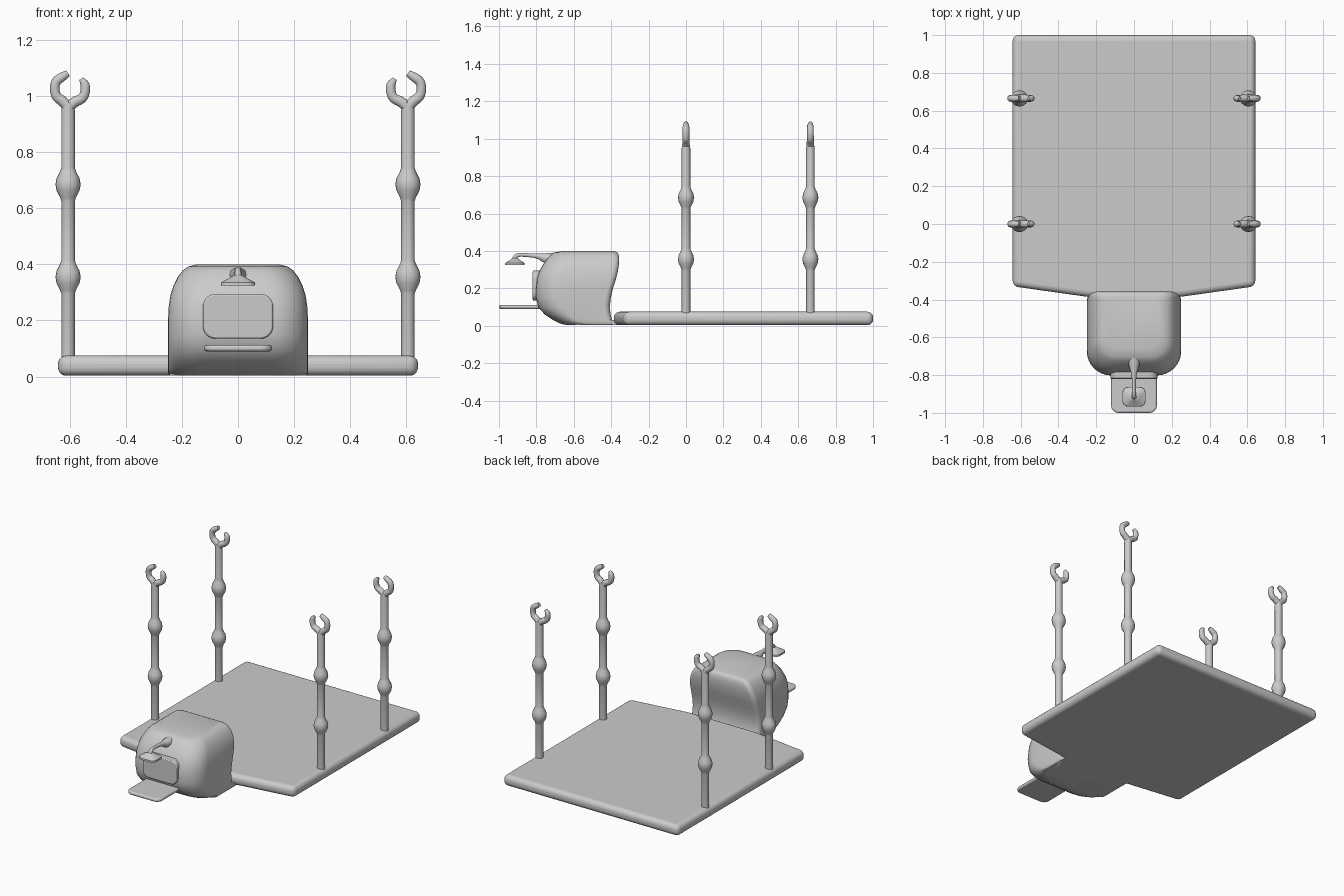
import bpy, bmesh, math
from math import cos, sin, pi

if "Cube" in bpy.data.objects:
    bpy.data.objects.remove(bpy.data.objects["Cube"])


def finish(name, bm, bevel=0.0, segments=4, angle=40):
    bmesh.ops.recalc_face_normals(bm, faces=bm.faces)
    me = bpy.data.meshes.new(name)
    bm.to_mesh(me)
    bm.free()
    ob = bpy.data.objects.new(name, me)
    bpy.context.collection.objects.link(ob)
    if bevel:
        m = ob.modifiers.new("Bevel", 'BEVEL')
        m.width, m.segments = bevel, segments
        m.limit_method, m.angle_limit = 'ANGLE', math.radians(30)
    bpy.ops.object.select_all(action='DESELECT')
    ob.select_set(True)
    bpy.context.view_layer.objects.active = ob
    bpy.ops.object.shade_smooth_by_angle(angle=math.radians(angle))
    return ob


def rounded_rect(hw, y0, y1, r0, r1, n=8):
    """Outline with corner radius r0 on the y0 side and r1 on the y1 side."""
    pts = []
    for cx, cy, r, a in ((hw - r1, y1 - r1, r1, 0), (-hw + r1, y1 - r1, r1, pi / 2),
                         (-hw + r0, y0 + r0, r0, pi), (hw - r0, y0 + r0, r0, 1.5 * pi)):
        pts += [(cx + r * cos(a + i * pi / 2 / n), cy + r * sin(a + i * pi / 2 / n))
                for i in range(n + 1)]
    return pts


def loft(name, rings, **kw):
    """Skin a list of equal-length 3D rings and cap both ends."""
    bm = bmesh.new()
    vs = [[bm.verts.new(p) for p in ring] for ring in rings]
    n = len(vs[0])
    for a, b in zip(vs, vs[1:]):
        for i in range(n):
            j = (i + 1) % n
            bm.faces.new((a[i], a[j], b[j], b[i]))
    bm.faces.new(vs[0][::-1])
    bm.faces.new(vs[-1])
    return finish(name, bm, **kw)


def tube(name, pts):
    """Tapered tube along points (x, y, z, radius)."""
    cu = bpy.data.curves.new(name, 'CURVE')
    cu.dimensions, cu.bevel_depth, cu.bevel_resolution = '3D', 1.0, 3
    cu.use_fill_caps, cu.resolution_u = True, 6
    sp = cu.splines.new('NURBS')
    sp.points.add(len(pts) - 1)
    for p, (x, y, z, r) in zip(sp.points, pts):
        p.co, p.radius = (x, y, z, 1), r
    sp.order_u, sp.use_endpoint_u = 3, True
    tmp = bpy.data.objects.new(name + "_path", cu)
    bpy.context.collection.objects.link(tmp)
    bpy.context.view_layer.update()
    me = bpy.data.meshes.new_from_object(tmp.evaluated_get(bpy.context.evaluated_depsgraph_get()))
    bpy.data.objects.remove(tmp)
    bm = bmesh.new()
    bm.from_mesh(me)
    bpy.data.meshes.remove(me)
    bmesh.ops.remove_doubles(bm, verts=bm.verts, dist=0.0001)
    return finish(name, bm, angle=60)


def four_copies(ob):
    m = ob.modifiers.new("Array", 'ARRAY')
    m.use_relative_offset, m.use_constant_offset = False, True
    m.constant_offset_displace = (0, 0.665, 0)
    m.count = 2
    ob.modifiers.new("Mirror", 'MIRROR')


# Base plate with shoulders sloping in toward the body
outline = [(0.642, 1.0), (-0.642, 1.0), (-0.642, -0.33), (-0.25, -0.385),
           (0.25, -0.385), (0.642, -0.33)]
loft("base_plate", [[(x, y, z) for x, y in outline] for z in (0.003, 0.075)],
     bevel=0.03, segments=5)

# Thin flange joining plate and body
loft("joining_flange", [[(x, y, z) for x, y in rounded_rect(0.245, -0.6, -0.33, 0.03, 0.01)]
                        for z in (0.003, 0.03)])

# Body: stacked sections (z, half width, front y, back y, front radius, back radius)
sections = [(0.003, .244, -.635, -.385, .12, .02), (0.012, .25, -.675, -.385, .13, .02),
            (0.03, .25, -.71, -.395, .13, .03), (0.06, .25, -.755, -.403, .13, .03),
            (0.1, .25, -.79, -.408, .13, .03), (0.15, .25, -.802, -.402, .13, .03),
            (0.2, .25, -.802, -.39, .13, .03), (0.25, .247, -.797, -.374, .13, .03),
            (0.29, .241, -.785, -.364, .13, .03), (0.325, .23, -.766, -.359, .125, .03),
            (0.355, .215, -.745, -.357, .12, .03), (0.378, .197, -.725, -.36, .11, .03),
            (0.392, .178, -.705, -.366, .10, .03), (0.399, .15, -.66, -.38, .08, .03)]
loft("body", [[(x, y, z) for x, y in rounded_rect(hw, yf, yb, rf, rb)]
              for z, hw, yf, yb, rf, rb in sections], angle=60)

# Front panel
loft("front_panel", [[(x, y, z) for x, z in rounded_rect(0.125, 0.135, 0.295, 0.045, 0.045)]
                     for y in (-0.76, -0.82)], bevel=0.006, segments=2)

# Tray below the panel
loft("tray", [[(x, y, z) for x, y in rounded_rect(0.121, -1.0, -0.74, 0.04, 0.01)]
              for z in (0.09, 0.112)], bevel=0.009, segments=3)

# Overhead arm and its flared nozzle
tube("nozzle_arm", [(0, -.70, .355, .036), (0, -.75, .36, .03), (0, -.79, .373, .013),
                    (0, -.86, .379, .010), (0, -.915, .379, .011), (0, -.918, .35, .014)])
loft("nozzle", [[(x, y - 0.915, z) for x, y in rounded_rect(w, -d, d, r, r)]
                for z, w, d, r in ((.362, .014, .014, .012), (.352, .03, .025, .02),
                                   (.336, .06, .051, .03), (.325, .061, .052, .03))])

# Posts with two swollen joints, turned on a lathe
profile = [(0.05, .024)]
for zc in (0.355, 0.685):
    profile += [(zc - .06, .024), (zc - .047, .028), (zc - .022, .041), (zc, .045),
                (zc + .022, .041), (zc + .047, .028), (zc + .06, .024)]
profile += [(0.95, .024), (0.975, .02)]
post = loft("post", [[(0.606 + r * cos(2 * pi * i / 20), r * 0.95 * sin(2 * pi * i / 20), z)
                      for i in range(20)] for z, r in profile])
four_copies(post)

# Open hooks: a longer outer claw and a shorter inner claw
outer = tube("outer_claw", [(.602, 0, .955, .02), (.622, 0, .982, .02), (.652, 0, .998, .018),
                            (.655, 0, 1.05, .018), (.625, 0, 1.07, .018), (.606, 0, 1.082, .012)])
inner = tube("inner_claw", [(.61, 0, .955, .02), (.585, 0, .98, .02), (.55, 0, .992, .018),
                            (.542, 0, 1.035, .018), (.553, 0, 1.053, .014), (.559, 0, 1.062, .008)])
four_copies(outer)
four_copies(inner)
